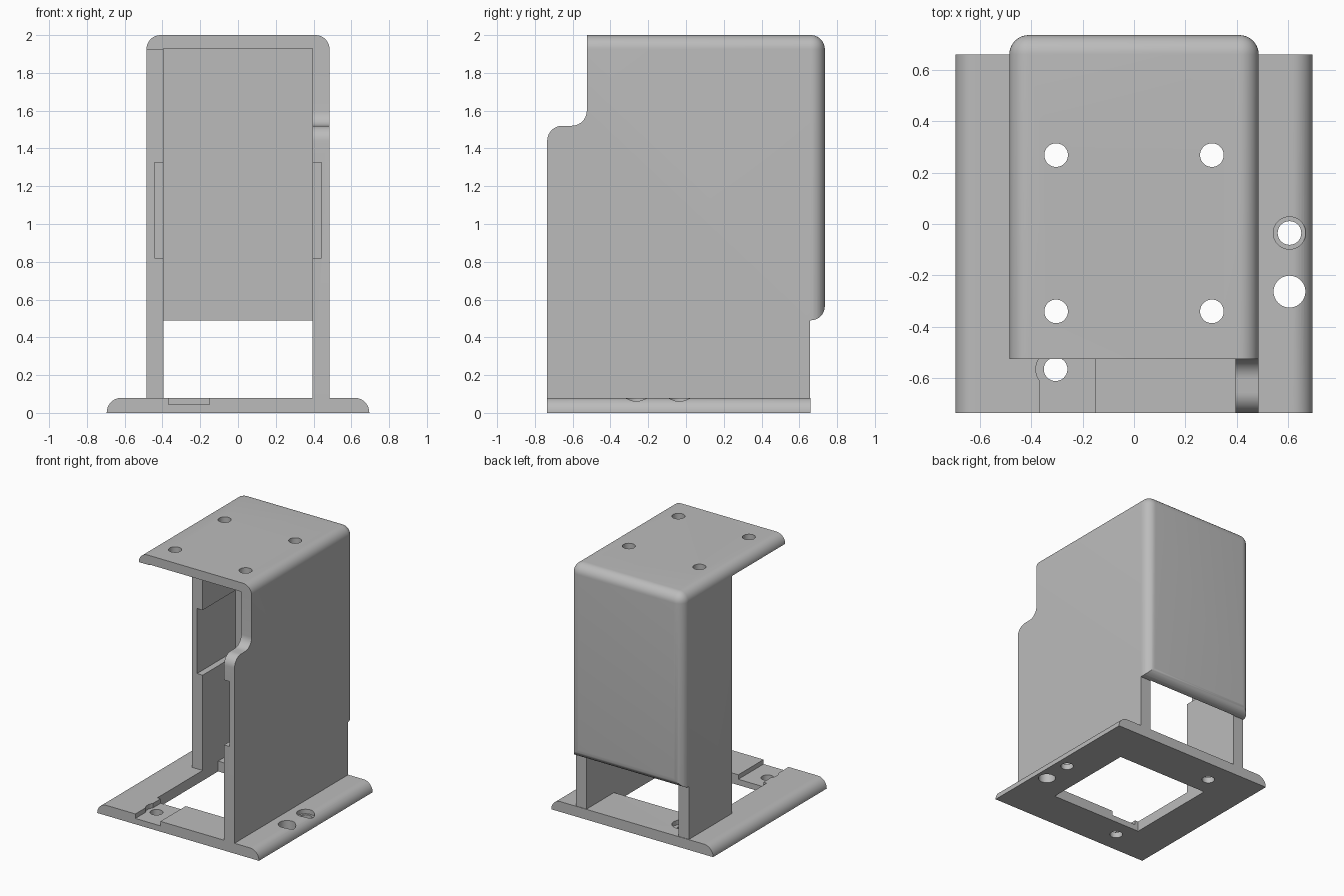
import bpy
import bmesh
from math import sin, cos, pi, radians
from mathutils import Matrix

cube = bpy.data.objects.get("Cube")
if cube:
    bpy.data.objects.remove(cube, do_unlink=True)

grey = bpy.data.materials.new("plain_grey")
grey.use_nodes = True
COLOUR = (0.5, 0.5, 0.5, 1)
grey.diffuse_color = COLOUR
grey.node_tree.nodes["Principled BSDF"].inputs["Base Color"].default_value = COLOUR


def finish(bm, name):
    bmesh.ops.recalc_face_normals(bm, faces=bm.faces)
    mesh = bpy.data.meshes.new(name)
    bm.to_mesh(mesh)
    bm.free()
    mesh.materials.append(grey)
    obj = bpy.data.objects.new(name, mesh)
    bpy.context.collection.objects.link(obj)
    return obj


def box_mesh(x, y, z):
    """Box from (low, high) ranges on each axis."""
    bm = bmesh.new()
    bmesh.ops.create_cube(bm, size=1)
    for v in bm.verts:
        v.co = [r[1] if c > 0 else r[0] for c, r in zip(v.co, (x, y, z))]
    return bm


def box(name, x, y, z):
    return finish(box_mesh(x, y, z), name)


def prism(name, points, axis, low, high):
    """Extrude a profile along x (points are y, z) or along y (points are x, z)."""
    bm = bmesh.new()
    place = (lambda a, b: (low, a, b)) if axis == "x" else (lambda a, b: (a, low, b))
    face = bm.faces.new([bm.verts.new(place(a, b)) for a, b in points])
    new = bmesh.ops.extrude_face_region(bm, geom=[face])["geom"]
    step = (high - low, 0, 0) if axis == "x" else (0, high - low, 0)
    bmesh.ops.translate(bm, vec=step, verts=[g for g in new if isinstance(g, bmesh.types.BMVert)])
    return finish(bm, name)


def arc(cx, cy, r, start, end, steps=10):
    angles = [radians(start + (end - start) * i / steps) for i in range(steps + 1)]
    return [(cx + r * cos(a), cy + r * sin(a)) for a in angles]


def cylinder(name, x, y, r, low, high):
    bm = bmesh.new()
    bmesh.ops.create_cone(bm, cap_ends=True, segments=40, radius1=r, radius2=r,
                          depth=high - low, matrix=Matrix.Translation((x, y, (low + high) / 2)))
    return finish(bm, name)


def cut(target, cutter):
    cutter.hide_render = True
    mod = target.modifiers.new("cut", 'BOOLEAN')
    mod.operation = 'DIFFERENCE'
    mod.solver = 'EXACT'
    mod.object = cutter
    bpy.ops.object.select_all(action='DESELECT')
    bpy.context.view_layer.objects.active = target
    target.select_set(True)
    bpy.ops.object.modifier_apply(modifier=mod.name)
    bpy.data.objects.remove(cutter, do_unlink=True)


BACK, FRONT, TOP, HALF, INNER = 0.735, -0.735, 2.0, 0.485, 0.395
REAR, PLATE, ROUND = 0.66, 0.08, 0.075

# Housing: outer block with rounded roof and back edges
bm = box_mesh((-HALF, HALF), (FRONT, BACK), (PLATE - 0.005, TOP))
rounded = []
for e in bm.edges:
    mid = (e.verts[0].co + e.verts[1].co) / 2
    roof_edge = mid.z > TOP - 0.01 and mid.y > FRONT + 0.01
    corner_edge = mid.y > BACK - 0.01 and abs(mid.x) > HALF - 0.01
    if roof_edge or corner_edge:
        rounded.append(e)
bmesh.ops.bevel(bm, geom=rounded, offset=ROUND, segments=10, profile=0.5, affect='EDGES')
housing = finish(bm, "housing")

# Hollow inside, open to the front
cut(housing, box("hollow", (-INNER, INNER), (-2, REAR), (-1, 1.93)))
# Open back below the rounded lower lip of the back panel
lip = [(0.656, -1), (0.656, 0.49)] + arc(0.66, 0.565, ROUND, -90, 0) + [(0.9, 0.565), (0.9, -1)]
cut(housing, prism("rear_gap", lip, "x", -1, 1))
# Stepped front edge with two curves
step = ([(-1, 1.44)] + arc(-0.655, 1.44, 0.08, 180, 90)
        + arc(-0.605, 1.6, 0.08, -90, 0) + [(-0.525, 2.3), (-1, 2.3)])
cut(housing, prism("front_step", step, "x", -1, 1))
# Short wall on the -x side, leaving the roof overhanging
cut(housing, box("short_wall_gap", (-1, -0.2), (-2, 0.13), (-1, 1.925)))
# Shallow pockets inside both walls
cut(housing, box("wall_pockets", (-0.443, 0.443), (-2, 0.6), (0.82, 1.325)))
# Roof screw holes
for x in (-0.303, 0.303):
    for y in (-0.34, 0.268):
        cut(housing, cylinder("roof_hole", x, y, 0.046, 1.8, 2.2))

# Base plate with rounded long sides
outline = [(-0.695, 0), (0.695, 0)] + arc(0.617, 0.002, 0.078, 0, 90) + arc(-0.617, 0.002, 0.078, 90, 180)
base = prism("base_plate", outline, "y", FRONT, REAR)
cut(base, box("base_opening", (-INNER, INNER), (-0.425, 0.32), (-1, 1)))
# Cable channel to the front edge
cut(base, box("channel", (-0.367, -0.152), (-1, -0.3), (0.045, 1)))
# Mounting holes: x, y, hole radius, recess radius
for x, y, r, recess in ((-0.305, -0.565, 0.046, 0.077), (-0.305, 0.475, 0.046, 0.077),
                        (0.605, -0.035, 0.046, 0.063), (0.605, -0.263, 0.062, 0)):
    if recess:
        cut(base, cylinder("recess", x, y, recess, 0.045, 0.3))
    cut(base, cylinder("mount_hole", x, y, r, -0.2, 0.3))

# Smooth curves, keep edges crisp
bpy.ops.object.select_all(action='DESELECT')
for obj in (housing, base):
    obj.select_set(True)
bpy.context.view_layer.objects.active = housing
bpy.ops.object.shade_smooth_by_angle(angle=radians(30))
